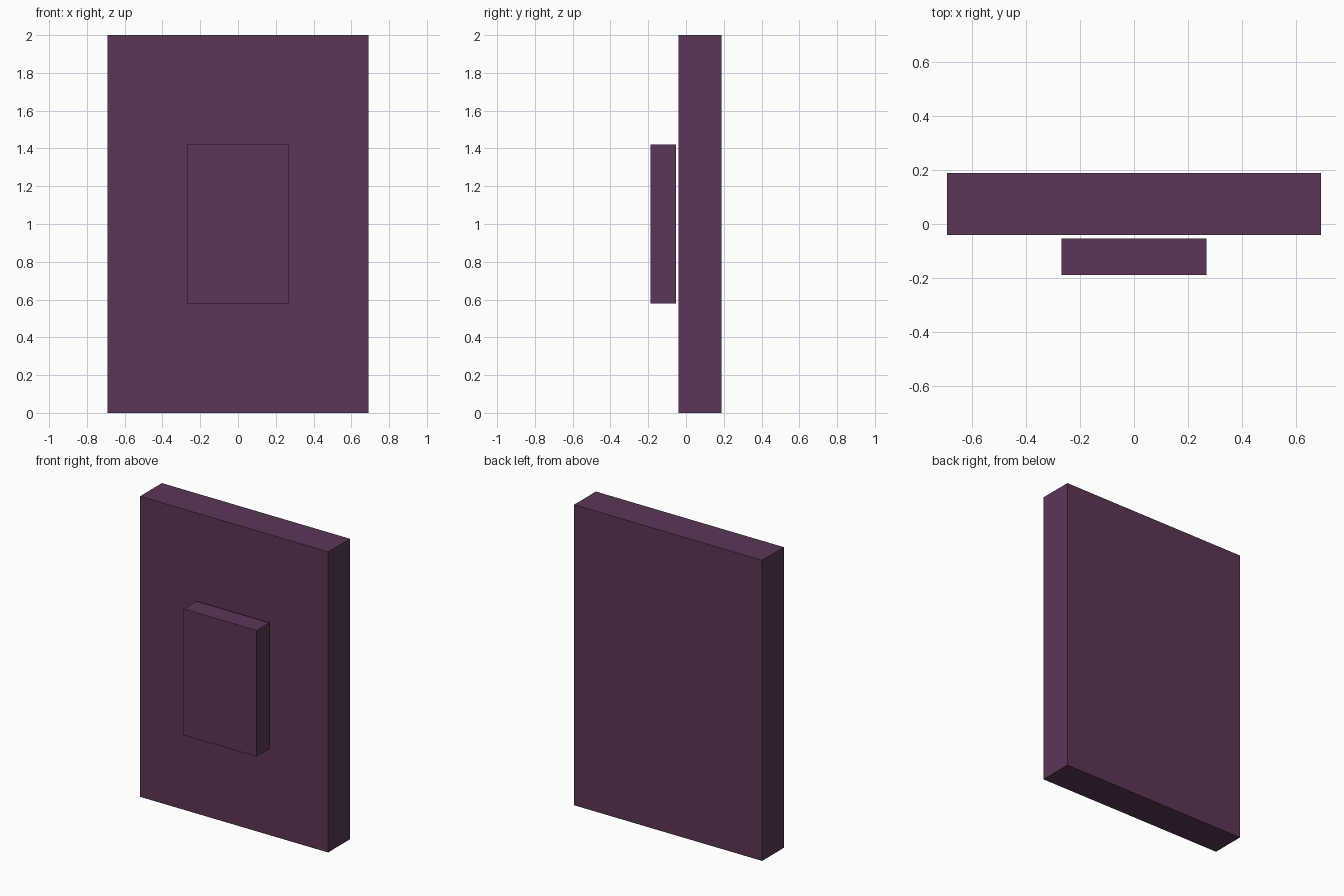
import bpy

if "Cube" in bpy.data.objects:
    bpy.data.objects.remove(bpy.data.objects["Cube"])

plum = bpy.data.materials.new("plum")
plum.diffuse_color = (0.105, 0.037, 0.095, 1)
plum.use_nodes = True
plum.node_tree.nodes["Principled BSDF"].inputs["Base Color"].default_value = plum.diffuse_color


def box(name, low, high):
    """Axis-aligned box between two corners."""
    centre = [(a + b) / 2 for a, b in zip(low, high)]
    bpy.ops.mesh.primitive_cube_add(size=1, location=centre)
    obj = bpy.context.object
    obj.name = name
    obj.scale = [b - a for a, b in zip(low, high)]
    bpy.ops.object.transform_apply(location=False, rotation=False, scale=True)
    obj.data.materials.append(plum)
    return obj


# Large upright slab
box("back_slab", (-0.692, -0.041, 0), (0.692, 0.188, 2))

# Small panel floating just in front of the slab
box("front_panel", (-0.268, -0.188, 0.58), (0.268, -0.054, 1.42))
